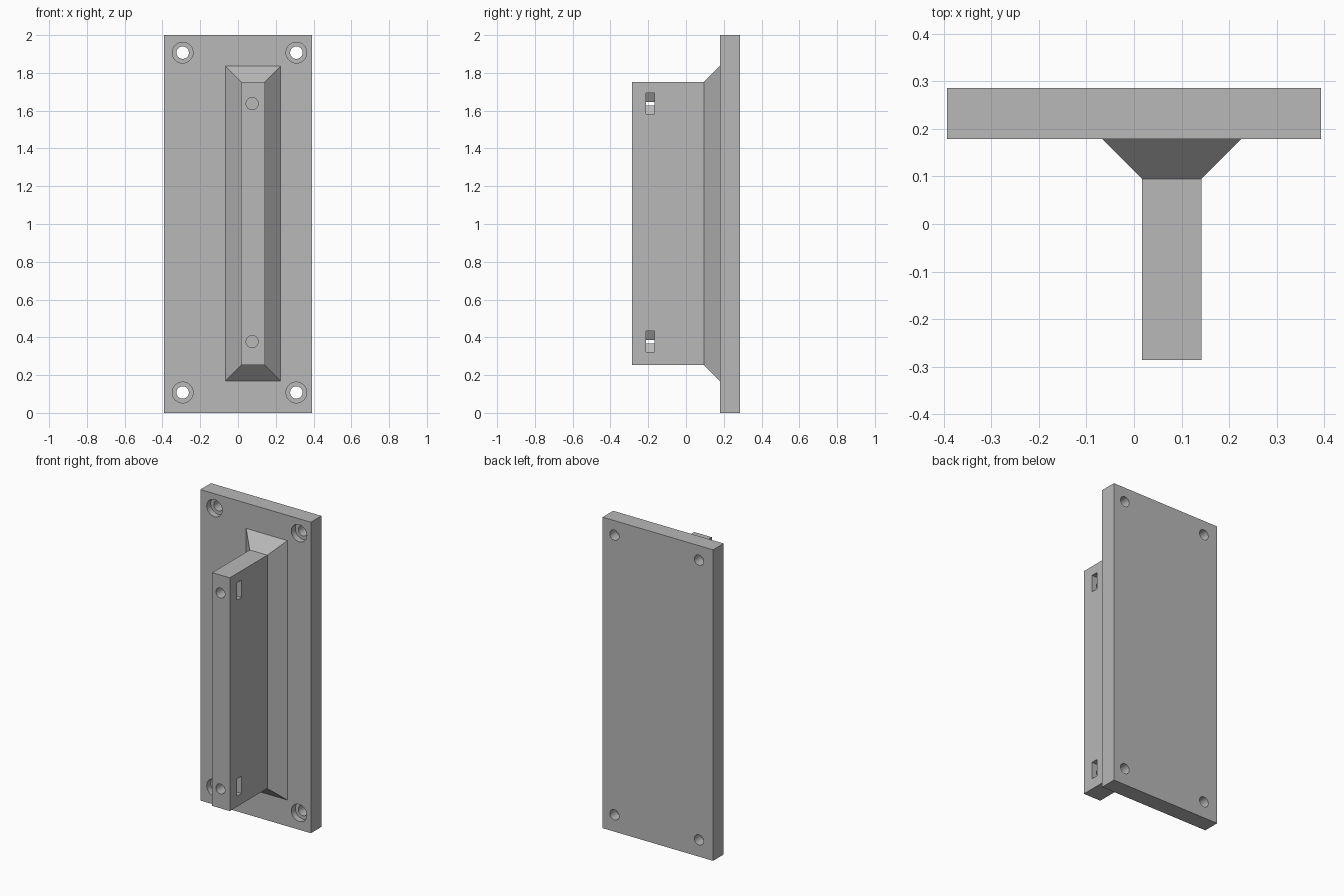
import bpy
import bmesh
from math import pi, cos, sin
from mathutils import Matrix

default = bpy.data.objects.get("Cube")
if default:
    bpy.data.objects.remove(default, do_unlink=True)

grey = bpy.data.materials.new("grey plastic")
grey.use_nodes = True
GREY = (0.48, 0.48, 0.48, 1)
grey.diffuse_color = GREY
grey.node_tree.nodes["Principled BSDF"].inputs["Base Color"].default_value = GREY


def finish(name, bm):
    bmesh.ops.recalc_face_normals(bm, faces=bm.faces)
    mesh = bpy.data.meshes.new(name)
    bm.to_mesh(mesh)
    bm.free()
    mesh.materials.append(grey)
    obj = bpy.data.objects.new(name, mesh)
    bpy.context.collection.objects.link(obj)
    return obj


def loft(name, rings):
    """Closed solid through a series of rings with equal point counts."""
    bm = bmesh.new()
    loops = [[bm.verts.new(p) for p in ring] for ring in rings]
    count = len(loops[0])
    for a, b in zip(loops, loops[1:]):
        for i in range(count):
            j = (i + 1) % count
            bm.faces.new((a[i], a[j], b[j], b[i]))
    bm.faces.new(loops[0])
    bm.faces.new(loops[-1])
    return finish(name, bm)


def rectangle(y, x0, x1, z0, z1):
    return [(x0, y, z0), (x1, y, z0), (x1, y, z1), (x0, y, z1)]


def bore(name, x, z, radius, y0, y1):
    """Round cutter running along y."""
    bm = bmesh.new()
    bmesh.ops.create_cone(bm, cap_ends=True, segments=40, radius1=radius,
                          radius2=radius, depth=y1 - y0)
    bm.transform(Matrix.Translation((x, (y0 + y1) / 2, z)) @ Matrix.Rotation(pi / 2, 4, "X"))
    return finish(name, bm)


def nut_slot(name, x, z, radius, x_open, y0, y1):
    """Hexagonal nut pocket, extended straight out to the open side."""
    half = radius * sin(pi / 3)
    outline = [(x + radius * cos(a * pi / 3), z + radius * sin(a * pi / 3)) for a in (2, 3, 4)]
    outline += [(x_open, z - half), (x_open, z + half)]
    return loft(name, [[(px, y, pz) for px, pz in outline] for y in (y0, y1)])


def cut(target, cutters):
    bpy.context.view_layer.objects.active = target
    for cutter in cutters:
        mod = target.modifiers.new("cut", "BOOLEAN")
        mod.operation = "DIFFERENCE"
        mod.solver = "EXACT"
        mod.object = cutter
        cutter.hide_render = True
        bpy.ops.object.modifier_apply(modifier=mod.name)
        bpy.data.objects.remove(cutter, do_unlink=True)


def smooth_bores(obj):
    bpy.ops.object.select_all(action="DESELECT")
    obj.select_set(True)
    bpy.context.view_layer.objects.active = obj
    bpy.ops.object.shade_smooth_by_angle(angle=pi / 6)


# Mounting plate with four counterbored screw holes
FRONT, BACK = 0.179, 0.286
plate = loft("mounting_plate", [rectangle(y, -0.393, 0.393, 0, 2) for y in (FRONT, BACK)])
cutters = []
for x in (-0.293, 0.309):
    for z in (0.108, 1.907):
        cutters.append(bore("screw_hole", x, z, 0.033, FRONT - 0.1, BACK + 0.1))
        cutters.append(bore("counterbore", x, z, 0.055, FRONT - 0.1, FRONT + 0.04))
cut(plate, cutters)
smooth_bores(plate)

# Upright rib with a chamfered foot against the plate
rib = loft("rib", [
    rectangle(-0.286, 0.017, 0.142, 0.253, 1.753),
    rectangle(0.095, 0.017, 0.142, 0.253, 1.753),
    rectangle(FRONT, -0.067, 0.226, 0.169, 1.837),
])

# Bolt holes in the rib's front edge, each with a captive nut slot
cutters = []
for z in (0.377, 1.637):
    cutters.append(bore("bolt_hole", 0.075, z, 0.032, -0.4, -0.1))
    cutters.append(nut_slot("nut_slot", 0.076, z, 0.064, 0.25, -0.213, -0.168))
cut(rib, cutters)
smooth_bores(rib)
